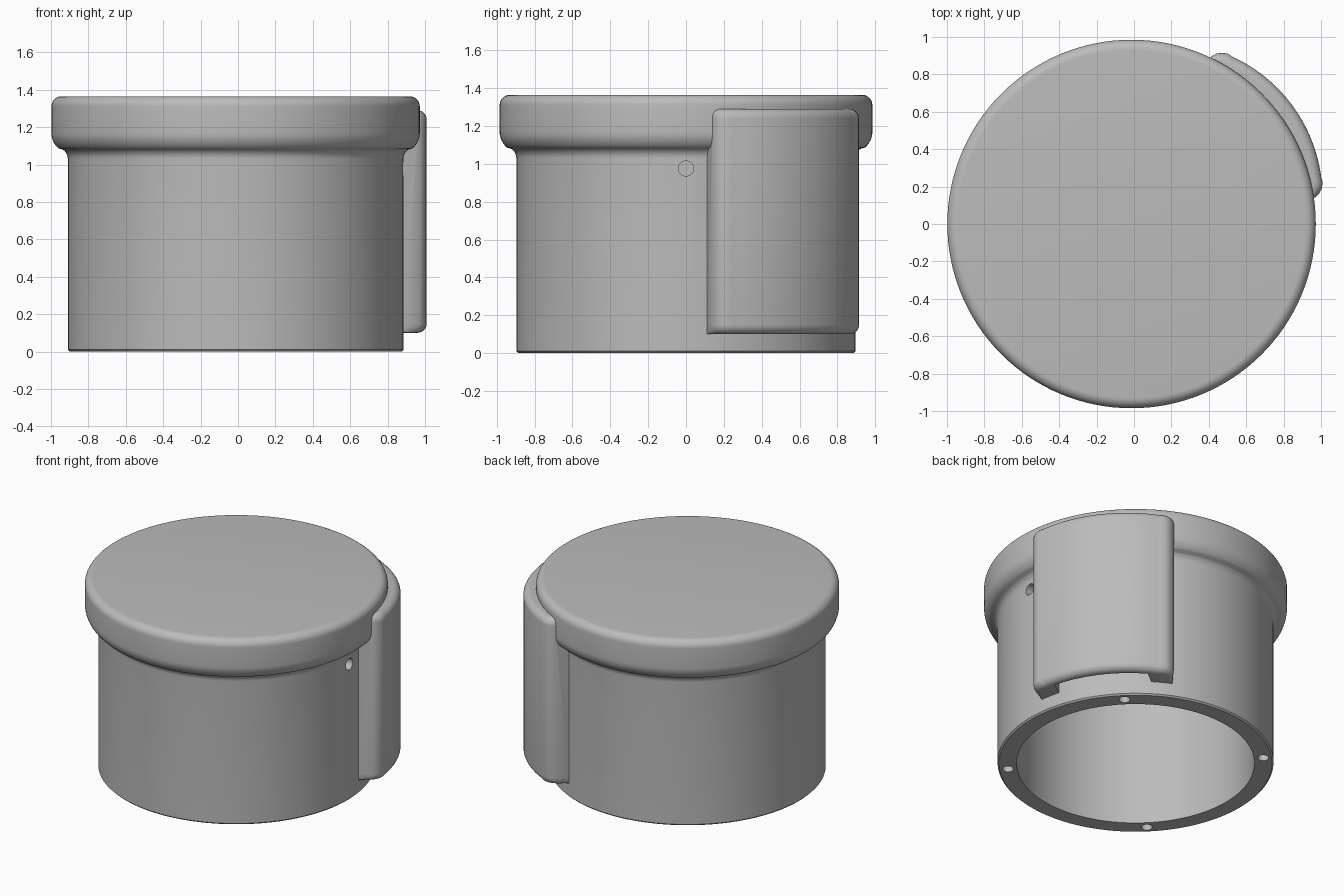
import bpy, bmesh, math
from mathutils import Matrix, Vector

cube = bpy.data.objects.get("Cube")
if cube:
    bpy.data.objects.remove(cube, do_unlink=True)

CX = -0.013                      # axis of the round body
TILT = math.radians(36.4)        # direction of the side housing
SEGMENTS = 128

grey = bpy.data.materials.new("plain grey")
grey.use_nodes = True
grey.diffuse_color = (0.5, 0.5, 0.5, 1)
grey.node_tree.nodes["Principled BSDF"].inputs["Base Color"].default_value = grey.diffuse_color


def finish(bm, name):
    bmesh.ops.recalc_face_normals(bm, faces=bm.faces)
    mesh = bpy.data.meshes.new(name)
    bm.to_mesh(mesh)
    bm.free()
    mesh.materials.append(grey)
    obj = bpy.data.objects.new(name, mesh)
    bpy.context.collection.objects.link(obj)
    return obj


def loft(name, rings):
    """Closed solid through a stack of (outline, z) rings."""
    bm = bmesh.new()
    loops = [[bm.verts.new((x, y, z)) for x, y in outline] for outline, z in rings]
    n = len(loops[0])
    for low, high in zip(loops, loops[1:]):
        for i in range(n):
            j = (i + 1) % n
            bm.faces.new((low[i], low[j], high[j], high[i]))
    bm.faces.new(loops[0])
    bm.faces.new(loops[-1])
    return finish(bm, name)


def circle(r):
    return [(r * math.cos(a), r * math.sin(a))
            for a in (math.tau * i / SEGMENTS for i in range(SEGMENTS))]


def fillet(cx, cz, r, start, end, steps=8):
    angles = [math.radians(start + (end - start) * i / steps) for i in range(steps + 1)]
    return [(cx + r * math.cos(a), cz + r * math.sin(a)) for a in angles]


def rod(name, matrix, radius, length):
    bm = bmesh.new()
    bmesh.ops.create_cone(bm, cap_ends=True, segments=32, radius1=radius,
                          radius2=radius, depth=length, matrix=matrix)
    return finish(bm, name)


def combine(target, tool, operation):
    mod = target.modifiers.new(operation, 'BOOLEAN')
    mod.operation, mod.solver, mod.object = operation, 'EXACT', tool
    tool.hide_render = True
    bpy.context.view_layer.objects.active = target
    bpy.ops.object.modifier_apply(modifier=mod.name)
    bpy.data.objects.remove(tool, do_unlink=True)


# Round body with a thick rounded lid
profile = [(0.887, 0), (0.897, 0.01), (0.897, 1.03)]
profile += fillet(0.957, 1.03, 0.06, 180, 125)
profile += fillet(0.875, 1.17, 0.11, -50, 0)
profile += fillet(0.93, 1.31, 0.055, 0, 90)
body = loft("capped_body", [(circle(r), z) for r, z in profile])

# Hollow inside, open at the bottom
combine(body, loft("cavity_cutter", [(circle(0.773), -0.1), (circle(0.773), 1.2)]), 'DIFFERENCE')


# Curved side housing, drawn pointing along +x and then turned
def bulge(v):
    return 0.242 + math.sqrt(0.826 ** 2 - v * v)


vs = [-0.4 + 0.8 * i / 32 for i in range(33)]
corner = [(0.875, -0.468), (0.905, -0.464), (0.932, -0.45), (0.955, -0.427)]
mirrored = [(u, -v) for u, v in reversed(corner)]
outer = corner + [(bulge(v), v) for v in vs] + mirrored
inner = [(0.83 * math.cos(a), 0.83 * math.sin(a))
         for a in (math.radians(29 - 58 * i / 12) for i in range(13))]
inner = [(0.783, 0.438)] + inner + [(0.783, -0.438)]


def inset(amount):
    moved = []
    for u, v in outer:
        toward = (Vector((0.45, 0)) - Vector((u, v))).normalized() * amount
        moved.append((u + toward.x, v + toward.y))
    return moved + inner


FILLET = 0.05
rings = []
for i in range(7):
    a = math.pi / 2 * i / 6
    rings.append((inset(FILLET * (1 - math.sin(a))), 0.1 + FILLET * (1 - math.cos(a))))
rings += [(outline, 1.39 - z) for outline, z in reversed(rings)]
housing = loft("side_housing", rings)

# Slot open at the underside of the housing
slot_vs = [-0.31 + 0.62 * i / 16 for i in range(17)]
slot = [(bulge(v) - 0.06, v) for v in slot_vs] + [(0.84, 0.31), (0.84, -0.31)]
combine(housing, loft("slot_cutter", [(slot, 0), (slot, 0.9)]), 'DIFFERENCE')
housing.data.transform(Matrix.Rotation(TILT, 4, 'Z'))
combine(body, housing, 'UNION')

# Small hole through the wall and four holes in the bottom rim
side = Matrix.Translation((0.87, 0, 0.975)) @ Matrix.Rotation(math.pi / 2, 4, 'Y')
combine(body, rod("side_hole_cutter", side, 0.04, 0.4), 'DIFFERENCE')
for k in range(4):
    a = math.radians(45 + 90 * k)
    place = Matrix.Translation((0.833 * math.cos(a), 0.833 * math.sin(a), 0))
    combine(body, rod("rim_hole_cutter", place, 0.036, 0.5), 'DIFFERENCE')

body.data.transform(Matrix.Translation((CX, 0, 0)))
bpy.ops.object.select_all(action='DESELECT')
body.select_set(True)
bpy.context.view_layer.objects.active = body
bpy.ops.object.shade_smooth_by_angle(angle=math.radians(30))
